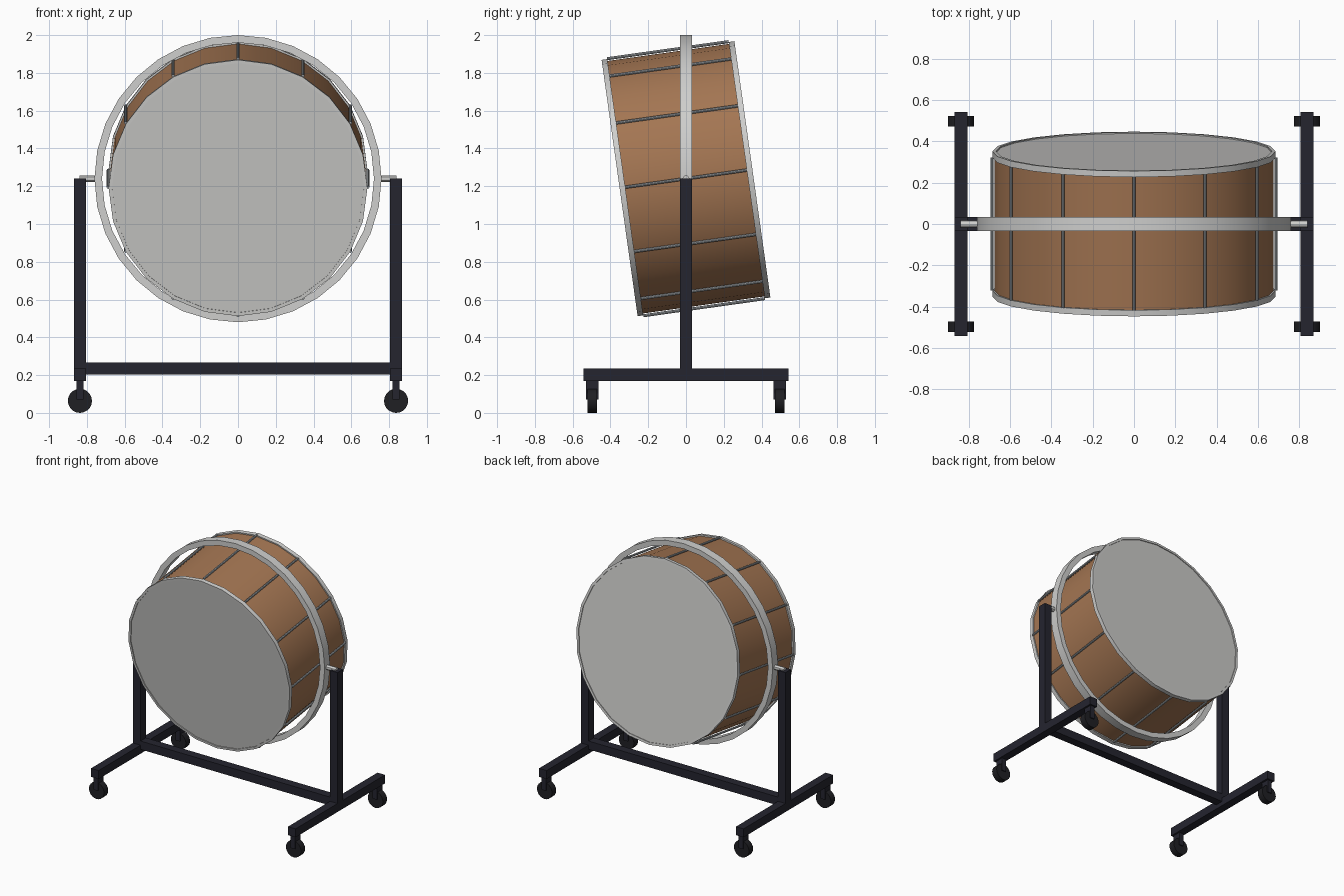
import bpy, bmesh, math
from mathutils import Matrix, Vector

if "Cube" in bpy.data.objects:
    bpy.data.objects.remove(bpy.data.objects["Cube"])


def material(name, rgb):
    m = bpy.data.materials.new(name)
    m.diffuse_color = (*rgb, 1)
    m.use_nodes = True
    m.node_tree.nodes["Principled BSDF"].inputs["Base Color"].default_value = m.diffuse_color
    return m


WOOD = material("brown_wood", (0.37, 0.18, 0.085))
SKIN = material("drum_skin", (0.60, 0.595, 0.58))
STEEL = material("bright_steel", (0.62, 0.62, 0.61))
ROD = material("rod_steel", (0.42, 0.45, 0.47))
FRAME = material("dark_frame", (0.018, 0.018, 0.028))
RUBBER = material("black_rubber", (0.014, 0.014, 0.017))

CENTRE = Vector((0, 0, 1.24))
TILT = Matrix.Translation(CENTRE) @ Matrix.Rotation(math.radians(8), 4, 'X')


def finish(name, bm, mat, matrix=Matrix(), smooth=False):
    bmesh.ops.recalc_face_normals(bm, faces=bm.faces)
    bm.transform(matrix)
    me = bpy.data.meshes.new(name)
    bm.to_mesh(me)
    bm.free()
    me.materials.append(mat)
    ob = bpy.data.objects.new(name, me)
    bpy.context.collection.objects.link(ob)
    if smooth:
        bpy.ops.object.select_all(action='DESELECT')
        ob.select_set(True)
        bpy.context.view_layer.objects.active = ob
        bpy.ops.object.shade_smooth_by_angle(angle=math.radians(30))
    return ob


def box(name, lo, hi, mat):
    lo, hi = Vector(lo), Vector(hi)
    bm = bmesh.new()
    bmesh.ops.create_cube(bm, size=1)
    size = Matrix.Diagonal((*(hi - lo), 1))
    return finish(name, bm, mat, Matrix.Translation((lo + hi) / 2) @ size)


def cylinder(name, radius, length, sides, mat, matrix, axis='Y'):
    bm = bmesh.new()
    bmesh.ops.create_cone(bm, cap_ends=True, segments=sides, radius1=radius,
                          radius2=radius, depth=length)
    turn = Matrix.Rotation(math.pi / 2, 4, 'X' if axis == 'Y' else 'Y')
    return finish(name, bm, mat, matrix @ turn, True)


def hoop(name, inner, outer, y0, y1, sides, mat, matrix):
    # rectangular section swept round the y axis
    bm = bmesh.new()
    rings = []
    for i in range(sides):
        a = 2 * math.pi * i / sides
        rings.append([bm.verts.new((r * math.sin(a), y, r * math.cos(a)))
                      for r, y in ((inner, y0), (outer, y0), (outer, y1), (inner, y1))])
    for i in range(sides):
        p, q = rings[i], rings[(i + 1) % sides]
        for k in range(4):
            n = (k + 1) % 4
            bm.faces.new((p[k], p[n], q[n], q[k]))
    return finish(name, bm, mat, matrix, True)


# tilted drum: shell, skins, hoops
hoop("drum_shell", 0.66, 0.675, -0.335, 0.335, 24, WOOD, TILT)
for side, word in ((-1, "front"), (1, "back")):
    cylinder(word + "_skin", 0.672, 0.012, 24, SKIN,
             TILT @ Matrix.Translation((0, side * 0.343, 0)))
    hoop(word + "_hoop", 0.667, 0.685, side * 0.325, side * 0.355, 24, STEEL, TILT)

# tension rods
for i in range(12):
    a = math.radians(30 * i)
    cylinder("tension_rod", 0.008, 0.65, 8, ROD,
             TILT @ Matrix.Translation((0.687 * math.sin(a), 0, 0.687 * math.cos(a))))

# upright carrying ring
hoop("carrying_ring", 0.72, 0.76, -0.033, 0.033, 32, STEEL, Matrix.Translation(CENTRE))

# stand
box("cross_bar", (-0.81, -0.033, 0.203), (0.81, 0.033, 0.267), FRAME)
for s in (-1, 1):
    x = s * 0.837
    cylinder("pivot_axle", 0.018, 0.11, 12, STEEL,
             Matrix.Translation((s * 0.785, 0, 1.24)), 'X')
    box("side_post", (x - 0.032, -0.033, 0.2), (x + 0.032, 0.033, 1.24), FRAME)
    box("foot_bar", (x - 0.032, -0.543, 0.17), (x + 0.032, 0.543, 0.235), FRAME)
    for y in (-0.497, 0.497):
        box("caster_fork", (x - 0.018, y - 0.033, 0.07), (x + 0.018, y + 0.033, 0.172), FRAME)
        cylinder("caster_wheel", 0.064, 0.05, 20, RUBBER,
                 Matrix.Translation((x, y, 0.064)))
